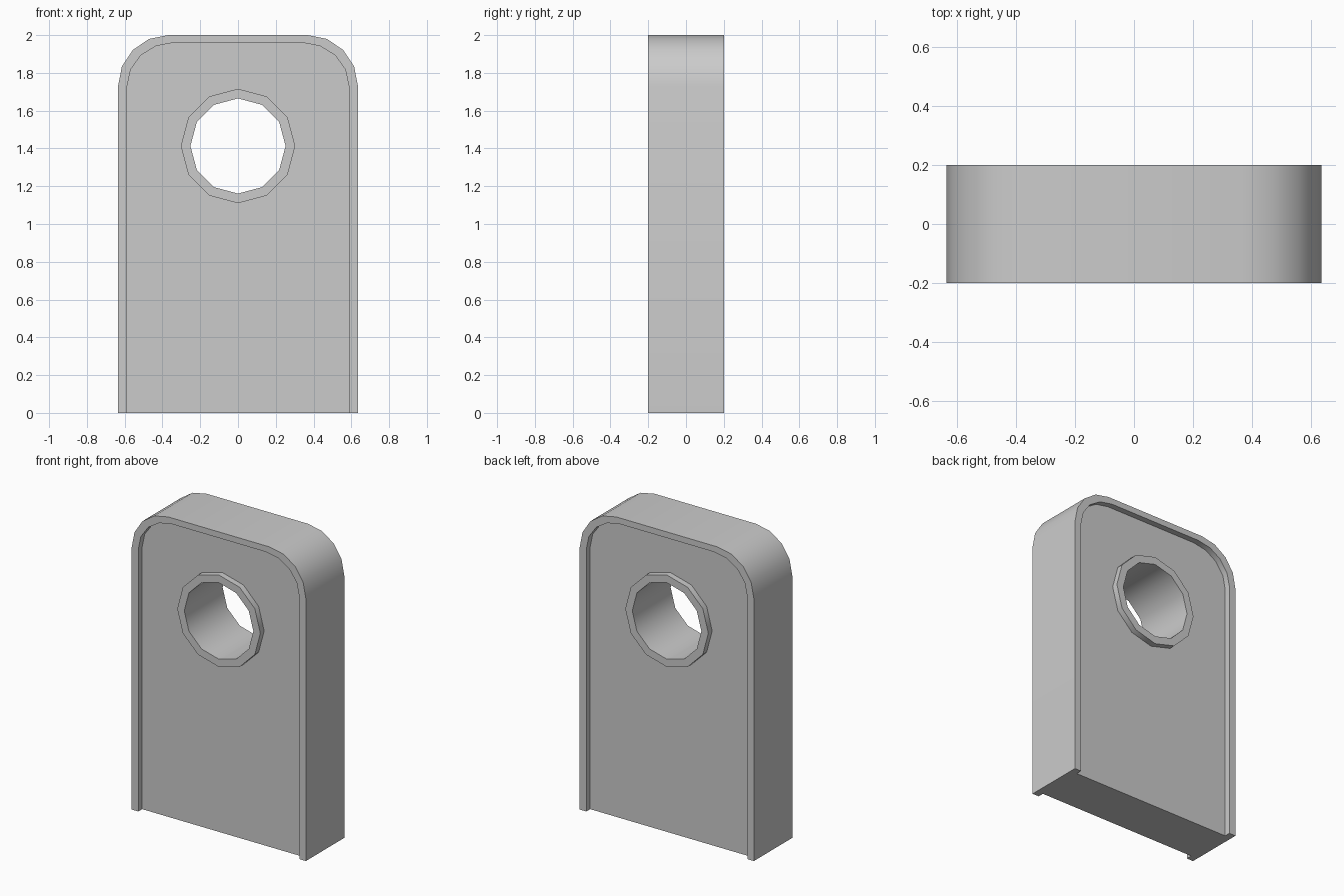
import bpy, bmesh
from math import sin, cos, pi, radians

if "Cube" in bpy.data.objects:
    bpy.data.objects.remove(bpy.data.objects["Cube"])

HALF_Y, RECESS_Y = -0.20, -0.16   # rim face and recessed panel face
HOLE_Z = 1.413


def arch(w, h, cx, cz):
    """Right half of the arched outline, top centre down to the bottom corner."""
    arc = [(cx + (w - cx) * sin(i * pi / 8), cz + (h - cz) * cos(i * pi / 8))
           for i in range(5)]
    return [(0, h)] + arc + [(w, 0)]


def half_ring(r):
    """Right half of a 12-sided circle, top to bottom."""
    return [(r * sin(i * pi / 6), HOLE_Z + r * cos(i * pi / 6)) for i in range(7)]


bm = bmesh.new()


def loop(points, y):
    return [bm.verts.new((x, y, z)) for x, z in points]


def strips(loops):
    for a, b in zip(loops, loops[1:]):
        for i in range(len(a) - 1):
            bm.faces.new((a[i], b[i], b[i + 1], a[i + 1]))


outer = arch(0.635, 2.0, 0.37, 1.73)
inner = arch(0.587, 1.96, 0.34, 1.73)
ring_out, ring_in = half_ring(0.303), half_ring(0.252)

# Outer wall, raised rim and step down to the panel
shell = [loop(outer, 0), loop(outer, HALF_Y), loop(inner, HALF_Y), loop(inner, RECESS_Y)]
strips(shell)

# Raised collar and hole wall
collar = [loop(ring_out, RECESS_Y), loop(ring_out, HALF_Y),
          loop(ring_in, HALF_Y), loop(ring_in, 0)]
strips(collar)

# Recessed panel around the collar, and the flat underside
foot = bm.verts.new((0, RECESS_Y, 0))
centre = bm.verts.new((0, 0, 0))
bm.faces.new([foot] + shell[3][::-1] + collar[0])
bm.faces.new([centre] + [l[-1] for l in shell] + [foot])

mesh = bpy.data.meshes.new("arched_plate")
bm.to_mesh(mesh)
bm.free()
plate = bpy.data.objects.new("arched_plate", mesh)
bpy.context.collection.objects.link(plate)
bpy.context.view_layer.objects.active = plate
plate.select_set(True)

# Mirror the quarter left to right and front to back
mirror = plate.modifiers.new("mirror", 'MIRROR')
mirror.use_axis = (True, True, False)
mirror.merge_threshold = 0.001
bpy.ops.object.modifier_apply(modifier=mirror.name)
bpy.ops.object.shade_smooth_by_angle(angle=radians(40))
